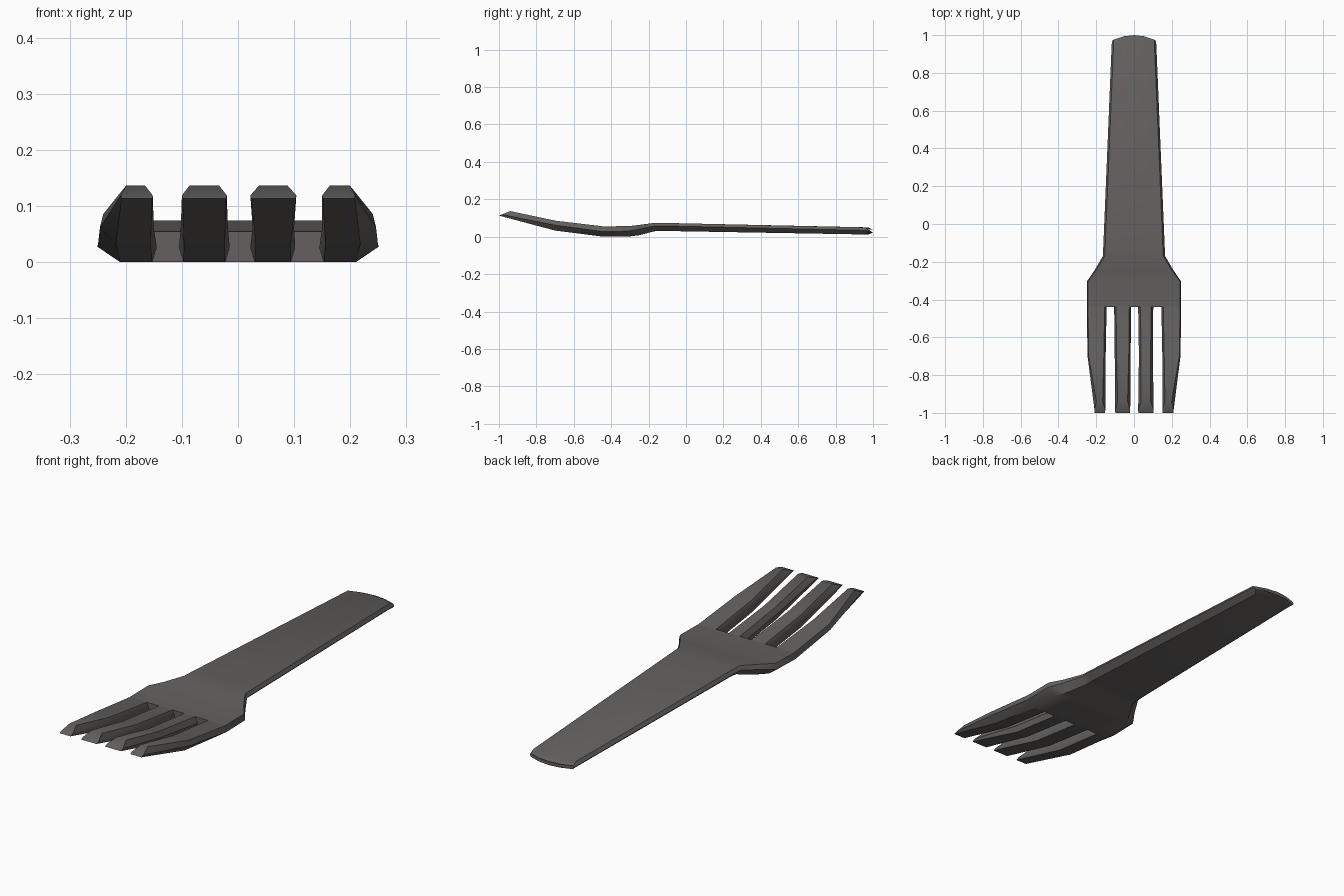
import bpy, bmesh, math

if "Cube" in bpy.data.objects:
    bpy.data.objects.remove(bpy.data.objects["Cube"])

mat = bpy.data.materials.new("dark warm grey")
mat.diffuse_color = (0.125, 0.118, 0.113, 1)
mat.use_nodes = True
mat.node_tree.nodes["Principled BSDF"].inputs["Base Color"].default_value = mat.diffuse_color

US = (-1, -0.5, 0, 0.5, 1)


def loft(bm, rings, cap_start=False, cap_end=True):
    vs = [[bm.verts.new(p) for p in r] for r in rings]
    n = len(vs[0])
    for a, b in zip(vs, vs[1:]):
        for i in range(n):
            j = (i + 1) % n
            bm.faces.new((a[i], a[j], b[j], b[i]))
    if cap_start:
        bm.faces.new(vs[0])
    if cap_end:
        bm.faces.new(vs[-1][::-1])


def body_ring(y, w, zt, zm, zb, it, ib, bow=0):
    """Section with bevelled edges; bow rounds the end in plan."""
    top = [(u * (w - it), y - bow * u * u, zt) for u in US]
    bot = [(u * (w - ib), y - bow * u * u, zb) for u in reversed(US)]
    return top + [(w, y - bow, zm)] + bot + [(-w, y - bow, zm)]


bm = bmesh.new()

# Handle and palm: y, half width, z top / edge / bottom, top inset, bottom inset, bow
loft(bm, [body_ring(*s) for s in (
    (-0.44, 0.25, 0.055, 0.027, 0.000, 0.006, 0.04),
    (-0.305, 0.25, 0.057, 0.030, 0.001, 0.006, 0.04),
    (-0.25, 0.212, 0.063, 0.040, 0.008, 0.008, 0.035),
    (-0.17, 0.165, 0.074, 0.057, 0.029, 0.010, 0.03),
    (-0.13, 0.163, 0.074, 0.058, 0.031, 0.010, 0.03),
    (0.975, 0.118, 0.050, 0.034, 0.012, 0.010, 0.025, 0.022),
    (1.0, 0.113, 0.038, 0.030, 0.022, 0.004, 0.006, 0.025))], cap_end=True)

# Tines: left and right x at root, middle and tip; inset of outer lower edge
tines = [
    ((-0.25, -0.145), (-0.246, -0.15), (-0.209, -0.152), (0.006, 0.04), (0.01, 0.008)),
    ((-0.105, -0.015), (-0.102, -0.018), (-0.100, -0.020), (0.01, 0.008), (0.01, 0.008)),
    ((0.022, 0.102), (0.026, 0.100), (0.022, 0.104), (0.012, 0.008), (0.012, 0.008)),
    ((0.145, 0.25), (0.15, 0.246), (0.15, 0.209), (0.01, 0.008), (0.006, 0.04)),
]
roots = []
for root, mid, tip, (lt, lb), (rt, rb) in tines:
    rings = []
    for (a, b), y, zt, zm, zb, k in (
            (root, -0.44, 0.055, 0.027, 0.0, 1),
            (mid, -0.70, 0.086, 0.062, 0.033, 0.7)):
        rings.append([(a + lt, y, zt), (b - rt, y, zt), (b, y, zm),
                      (b - rb * k, y, zb), (a + lb * k, y, zb), (a, y, zm)])
    # chisel tip: the upper edge stops short of the lower edge
    a, b = tip
    rings.append([(a + lt + 0.004, -0.94, 0.137), (b - rt - 0.004, -0.94, 0.137),
                  (b, -0.985, 0.119), (b - 0.001, -1.0, 0.113),
                  (a + 0.001, -1.0, 0.113), (a, -0.985, 0.119)])
    loft(bm, rings)
    roots.append(rings[0])

# Walls closing the slots between the tine roots
for l, r in zip(roots, roots[1:]):
    bm.faces.new([bm.verts.new(p) for p in (l[1], r[0], r[5], r[4], l[3], l[2])])

bmesh.ops.remove_doubles(bm, verts=bm.verts, dist=0.0005)
bmesh.ops.recalc_face_normals(bm, faces=bm.faces)
me = bpy.data.meshes.new("fork")
bm.to_mesh(me)
bm.free()
me.materials.append(mat)
fork = bpy.data.objects.new("fork", me)
bpy.context.collection.objects.link(fork)

# Smooth faces, sharp edges kept
me.shade_smooth()
me.set_sharp_from_angle(angle=math.radians(35))
